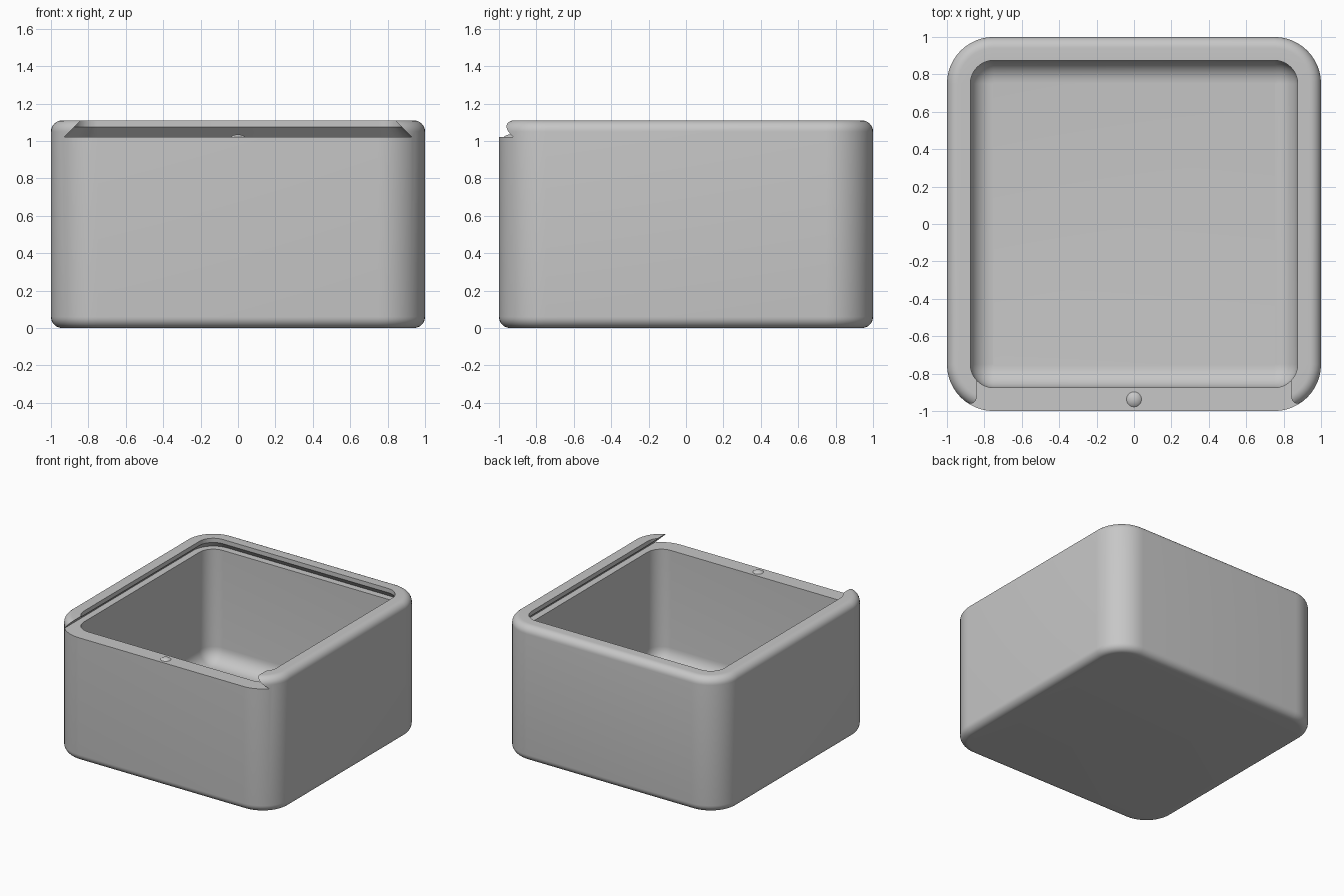
import bpy, bmesh
from math import sin, cos, pi, radians

cube = bpy.data.objects.get("Cube")
if cube:
    bpy.data.objects.remove(cube)

HEIGHT, LEDGE, FLOOR = 1.11, 1.02, 0.10
ROUND = 0.06      # outer edge rounding
COVE = 0.12       # rounding between cavity walls and floor
CAVITY = 0.875    # half width of the cavity

grey = bpy.data.materials.new("plain grey")
grey.use_nodes = True
grey.diffuse_color = (0.57, 0.57, 0.57, 1)
grey.node_tree.nodes["Principled BSDF"].inputs["Base Color"].default_value = (0.57, 0.57, 0.57, 1)


def rounded_loop(bm, half, front, back, radius, z, steps=12):
    """Ring of vertices around a rounded rectangle at height z."""
    centres = [(half - radius, back - radius), (radius - half, back - radius),
               (radius - half, front + radius), (half - radius, front + radius)]
    ring = []
    for corner, (cx, cy) in enumerate(centres):
        for i in range(steps + 1):
            a = (corner + i / steps) * pi / 2
            ring.append(bm.verts.new((cx + radius * cos(a), cy + radius * sin(a), z)))
    return ring


def stacked_solid(name, sections):
    """Closed solid skinned through (half, front, back, radius, z) sections."""
    bm = bmesh.new()
    rings = [rounded_loop(bm, *s) for s in sections]
    for low, high in zip(rings, rings[1:]):
        for i in range(len(low)):
            j = (i + 1) % len(low)
            bm.faces.new((low[i], low[j], high[j], high[i]))
    bm.faces.new(rings[0][::-1])
    bm.faces.new(rings[-1])
    bmesh.ops.recalc_face_normals(bm, faces=bm.faces)
    mesh = bpy.data.meshes.new(name)
    bm.to_mesh(mesh)
    bm.free()
    mesh.materials.append(grey)
    obj = bpy.data.objects.new(name, mesh)
    bpy.context.collection.objects.link(obj)
    return obj


def square(inset, z, half=1.0, radius=0.25):
    h = half - inset
    return (h, -h, h, radius - inset, z)


# Box shell: rounded base, walls, rounded rim, then down into the cavity
arc = [i / 8 * pi / 2 for i in range(9)]
sections = [square(ROUND * (1 - sin(a)), ROUND * (1 - cos(a))) for a in arc]
sections += [square(ROUND * (1 - cos(a)), HEIGHT - ROUND * (1 - sin(a))) for a in arc]
sections.append(square(0, HEIGHT, CAVITY, 0.125))
sections += [square(COVE * (1 - cos(a)), FLOOR + COVE * (1 - sin(a)), CAVITY, 0.125) for a in arc]
box = stacked_solid("box_body", sections)

# Dovetail slot for a sliding lid, open at the front
slot = stacked_solid("lid_slot_cutter", [
    (0.93, -1.6, 0.93, 0.18, LEDGE),
    (0.81, -1.6, 0.81, 0.06, LEDGE + 0.12)])
slot.hide_render = True
cut = box.modifiers.new("lid slot", 'BOOLEAN')
cut.operation = 'DIFFERENCE'
cut.solver = 'EXACT'
cut.object = slot
bpy.context.view_layer.objects.active = box
bpy.ops.object.modifier_apply(modifier=cut.name)
bpy.data.objects.remove(slot)

# Small domed catch on the front ledge
bpy.ops.mesh.primitive_uv_sphere_add(segments=48, ring_count=32, radius=0.061,
                                     location=(0, -0.9375, LEDGE + 0.015 - 0.061))
catch = bpy.context.object
catch.name = "lid_catch"
catch.data.materials.append(grey)

for obj in (box, catch):
    bpy.ops.object.select_all(action='DESELECT')
    obj.select_set(True)
    bpy.context.view_layer.objects.active = obj
    bpy.ops.object.shade_smooth_by_angle(angle=radians(30))
